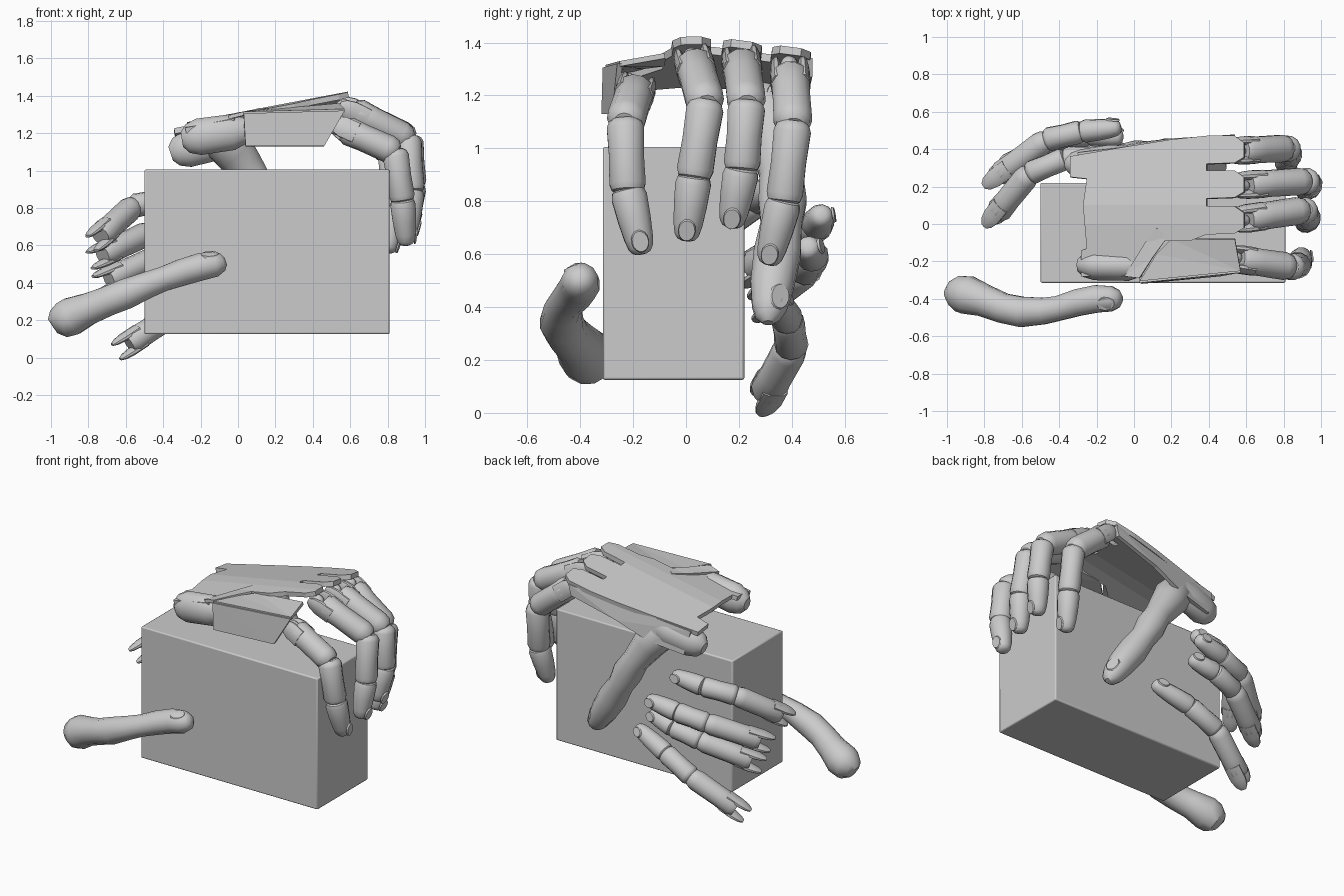
import bpy, bmesh, math
from mathutils import Vector, Matrix

if "Cube" in bpy.data.objects:
    bpy.data.objects.remove(bpy.data.objects["Cube"], do_unlink=True)

grey = bpy.data.materials.new("plain grey")
grey.use_nodes = True
grey.diffuse_color = (0.6, 0.6, 0.6, 1)
grey.node_tree.nodes["Principled BSDF"].inputs["Base Color"].default_value = (0.6, 0.6, 0.6, 1)


def finish(name, bm, angle=35):
    bmesh.ops.recalc_face_normals(bm, faces=bm.faces)
    mesh = bpy.data.meshes.new(name)
    bm.to_mesh(mesh)
    bm.free()
    mesh.materials.append(grey)
    obj = bpy.data.objects.new(name, mesh)
    bpy.context.collection.objects.link(obj)
    if angle:
        bpy.ops.object.select_all(action="DESELECT")
        obj.select_set(True)
        bpy.context.view_layer.objects.active = obj
        bpy.ops.object.shade_smooth_by_angle(angle=math.radians(angle))
    return obj


def loft(bm, points, radii, dorsal, flat=1.0, sides=12):
    """Skin round rings along a path; flat squashes the dorsal direction."""
    pts = [Vector(p) for p in points]
    rings = []
    for i, p in enumerate(pts):
        axis = (pts[min(i + 1, len(pts) - 1)] - pts[max(i - 1, 0)]).normalized()
        lat = axis.cross(Vector(dorsal)).normalized()
        up = lat.cross(axis)
        ring = []
        for k in range(sides):
            a = math.tau * (k + 0.5) / sides
            ring.append(bm.verts.new(p + radii[i] * (lat * math.cos(a) + up * math.sin(a) * flat)))
        rings.append(ring)
    for r, s in zip(rings, rings[1:]):
        for k in range(sides):
            bm.faces.new((r[k], r[k - 1], s[k - 1], s[k]))
    bm.faces.new(rings[0])
    bm.faces.new(rings[-1])


def segment(bm, a, b, ra, rb, dorsal, profile):
    """One finger bone: profile lists (position, radius factor)."""
    loft(bm, [a.lerp(b, t) for t, f in profile],
         [(ra + (rb - ra) * t) * f for t, f in profile], dorsal)


def nail(name, a, b, r, dorsal):
    """Thin rounded plate on the dorsal side of a fingertip."""
    a, b = Vector(a), Vector(b)
    axis = (b - a).normalized()
    lat = axis.cross(Vector(dorsal)).normalized()
    up = lat.cross(axis)
    tilt = (up + axis * 0.2).normalized()
    frame = Matrix((lat, tilt.cross(lat), tilt)).transposed().to_4x4()
    frame.translation = a.lerp(b, 0.82) + up * r * 0.82
    bm = bmesh.new()
    bmesh.ops.create_cone(bm, cap_ends=True, segments=16, radius1=1, radius2=0.9, depth=1,
                          matrix=frame @ Matrix.Diagonal((r * 0.52, r * 0.66, 0.009, 1)))
    finish(name, bm)


BONE = [(-0.05, 0.6), (0.0, 0.86), (0.08, 1), (0.5, 0.96), (0.9, 1.02), (0.99, 0.9), (1.04, 0.6)]
TIP = [(-0.05, 0.6), (0.0, 0.9), (0.1, 1.02), (0.45, 1), (0.75, 0.92), (0.9, 0.8), (0.97, 0.6), (1, 0.3)]
ROOT = [(0.2, 0.8), (0.27, 1)] + BONE[3:]


def finger(name, joints, r, dorsal):
    p = [Vector(j) for j in joints]
    bm = bmesh.new()
    segment(bm, p[0], p[1], r * 1.08, r, dorsal, ROOT)
    segment(bm, p[1], p[2], r, r * 0.95, dorsal, BONE)
    segment(bm, p[2], p[3], r * 0.95, r * 0.8, dorsal, TIP)
    # forked root of the first bone
    axis = (p[1] - p[0]).normalized()
    lat = axis.cross(Vector(dorsal)).normalized()
    for s in (-1, 1):
        side = lat * s * r * 0.7
        loft(bm, [p[0].lerp(p[1], t) + side for t in (0, 0.06, 0.18, 0.4)],
             [r * f for f in (0.3, 0.6, 0.8, 0.8)], lat, flat=0.42, sides=10)
    finish(name, bm)
    nail(name + "_nail", p[2], p[3], r * 0.9, dorsal)


def panel(name, pts, thickness=0.025, creases=(), shape=None):
    """Plate through the given points, thickened both ways; creases are y folds."""
    bm = bmesh.new()
    face = bm.faces.new([bm.verts.new(p) for p in pts])
    if shape:
        for y in creases:
            bmesh.ops.bisect_plane(bm, geom=bm.verts[:] + bm.edges[:] + bm.faces[:],
                                   plane_co=(0, y, 0), plane_no=(0, 1, 0))
        for v in bm.verts:
            v.co.z = shape(v.co.x, v.co.y)
    else:
        bmesh.ops.triangulate(bm, faces=[face])
    obj = finish(name, bm, 0)
    mod = obj.modifiers.new("thickness", "SOLIDIFY")
    mod.thickness = thickness
    mod.offset = 0


# held box
bm = bmesh.new()
bmesh.ops.create_cube(bm, size=1, matrix=Matrix.Translation((0.155, -0.047, 0.565))
                      @ Matrix.Diagonal((1.31, 0.535, 0.88, 1)))
box = finish("box", bm, 30)
bev = box.modifiers.new("edge", "BEVEL")
bev.width = 0.008
bev.segments = 2

# upper hand fingers, hanging over the end of the box, with inner knuckles
upper = {
    "index": [(0.50, -0.18, 1.25), (0.84, -0.23, 1.10), (0.88, -0.22, 0.84), (0.90, -0.165, 0.60)],
    "middle": [(0.54, 0.02, 1.36), (0.91, 0.075, 1.17), (0.93, 0.03, 0.89), (0.91, 0.0, 0.65)],
    "ring": [(0.54, 0.205, 1.36), (0.92, 0.23, 1.17), (0.94, 0.21, 0.92), (0.91, 0.17, 0.70)],
    "little": [(0.52, 0.39, 1.33), (0.82, 0.405, 1.09), (0.83, 0.37, 0.80), (0.80, 0.31, 0.56)],
}
for n, joints in upper.items():
    finger("upper_" + n + "_finger", joints, 0.073, (1, 0, 0.25))
    bm = bmesh.new()
    spot = Vector(joints[0]) + Vector((0.03, 0, -0.02))
    bmesh.ops.create_uvsphere(bm, u_segments=16, v_segments=10, radius=1,
                              matrix=Matrix.Translation(spot) @ Matrix.Diagonal((0.05, 0.035, 0.04, 1)))
    finish("upper_" + n + "_knuckle", bm)

# lower hand fingers, spread on the back of the box
lower = {
    "index": [(-0.78, 0.0, 0.61), (-0.56, 0.27, 0.81), (-0.37, 0.35, 0.85), (-0.16, 0.37, 0.88)],
    "middle": [(-0.79, 0.21, 0.52), (-0.47, 0.45, 0.67), (-0.28, 0.495, 0.71), (-0.07, 0.515, 0.75)],
    "ring": [(-0.76, 0.26, 0.39), (-0.42, 0.45, 0.54), (-0.24, 0.48, 0.59), (-0.06, 0.46, 0.63)],
    "little": [(-0.65, 0.28, 0.03), (-0.32, 0.4, 0.25), (-0.12, 0.385, 0.35), (0.13, 0.335, 0.44)],
}
for n, joints in lower.items():
    finger("lower_" + n + "_finger", joints, 0.065, (-0.3, 1, 0.1))

# lower hand thumb on the front of the box
bm = bmesh.new()
loft(bm, [(-1.0, -0.37, 0.18), (-0.985, -0.37, 0.19), (-0.94, -0.372, 0.2), (-0.89, -0.38, 0.22),
          (-0.8, -0.41, 0.26), (-0.7, -0.45, 0.3), (-0.6, -0.47, 0.34), (-0.48, -0.465, 0.39),
          (-0.4, -0.45, 0.42), (-0.3, -0.42, 0.455), (-0.2, -0.4, 0.485), (-0.12, -0.4, 0.5),
          (-0.08, -0.4, 0.51), (-0.065, -0.4, 0.515)],
     [0.03, 0.065, 0.098, 0.105, 0.088, 0.082, 0.084, 0.073, 0.068, 0.074, 0.076, 0.07, 0.048, 0.02],
     (0, -1, 0))
finish("lower_thumb", bm)
nail("lower_thumb_nail", (-0.4, -0.425, 0.42), (-0.08, -0.395, 0.51), 0.078, (0, -0.4, 1))

# upper hand thumb on the back of the box
bm = bmesh.new()
loft(bm, [(-0.14, 0.23, 1.18), (-0.09, 0.27, 1.16), (-0.03, 0.32, 1.11), (0.03, 0.345, 1.03),
          (0.12, 0.36, 0.9), (0.18, 0.365, 0.8), (0.23, 0.36, 0.71), (0.3, 0.345, 0.6),
          (0.38, 0.325, 0.48), (0.43, 0.315, 0.4), (0.455, 0.31, 0.36), (0.465, 0.31, 0.34)],
     [0.07, 0.11, 0.118, 0.105, 0.084, 0.094, 0.08, 0.092, 0.084, 0.068, 0.048, 0.02], (0, 1, 0))
finish("upper_thumb", bm)
nail("upper_thumb_nail", (0.23, 0.36, 0.71), (0.46, 0.31, 0.35), 0.08, (1, 0.5, 0))


# upper hand back plate with three finger tabs
def plate_height(x, y):
    return 1.295 + 0.19 * x - 0.13 * max(y - 0.1, 0) + 0.1 * min(y, 0)


outline = [(-0.34, 0.36), (-0.05, 0.41), (0.2, 0.45)]
for yc in (0.395, 0.21, 0.02):
    for x, dy in ((0.39, 0.075), (0.54, 0.075), (0.59, 0.04), (0.59, -0.04), (0.54, -0.07), (0.39, -0.075)):
        outline.append((x, yc + dy))
outline += [(0.3, -0.09), (0.15, -0.09), (0.02, -0.2), (-0.02, -0.28), (-0.28, -0.28),
            (-0.28, -0.14), (-0.25, -0.13), (-0.27, 0.1), (-0.25, 0.24), (-0.34, 0.25)]
panel("upper_hand_back", [(x, y, 0) for x, y in outline], 0.03, (0, 0.1), plate_height)

# outer side wall of the upper hand
panel("upper_hand_outer_wall", [(-0.3, 0.37, 1.21), (0.54, 0.465, 1.34), (0.52, 0.465, 1.27),
                                (0.2, 0.445, 1.18), (-0.02, 0.42, 1.09), (-0.26, 0.385, 1.05)])

# folded guard beside the thumb edge
panel("upper_hand_guard_side", [(0.03, -0.305, 1.305), (0.57, -0.25, 1.32),
                                (0.46, -0.27, 1.13), (0.04, -0.31, 1.13)], 0.02)
panel("upper_hand_guard_top", [(0.03, -0.305, 1.305), (0.12, -0.16, 1.31), (0.2, -0.08, 1.32),
                               (0.54, -0.08, 1.35), (0.57, -0.25, 1.32)], 0.02)
panel("upper_hand_guard_strap", [(-0.05, -0.28, 1.285), (0.06, -0.1, 1.31), (0.12, -0.02, 1.325),
                                 (0.18, -0.07, 1.325), (0.1, -0.18, 1.315), (0.03, -0.29, 1.305)], 0.02)

# rounded wrist lugs
lugs = {
    "inner": [(-0.3, -0.22, 1.165), (-0.27, -0.22, 1.17), (-0.21, -0.22, 1.18),
              (-0.03, -0.225, 1.205), (0.04, -0.225, 1.215)],
    "outer": [(-0.36, 0.32, 1.09), (-0.33, 0.32, 1.1), (-0.27, 0.32, 1.115),
              (-0.12, 0.345, 1.15), (0.02, 0.36, 1.19)],
}
for n, pts in lugs.items():
    bm = bmesh.new()
    loft(bm, pts, [0.04, 0.078, 0.1, 0.098, 0.07], (0, 1, 0), flat=0.82, sides=16)
    finish("upper_wrist_lug_" + n, bm)
